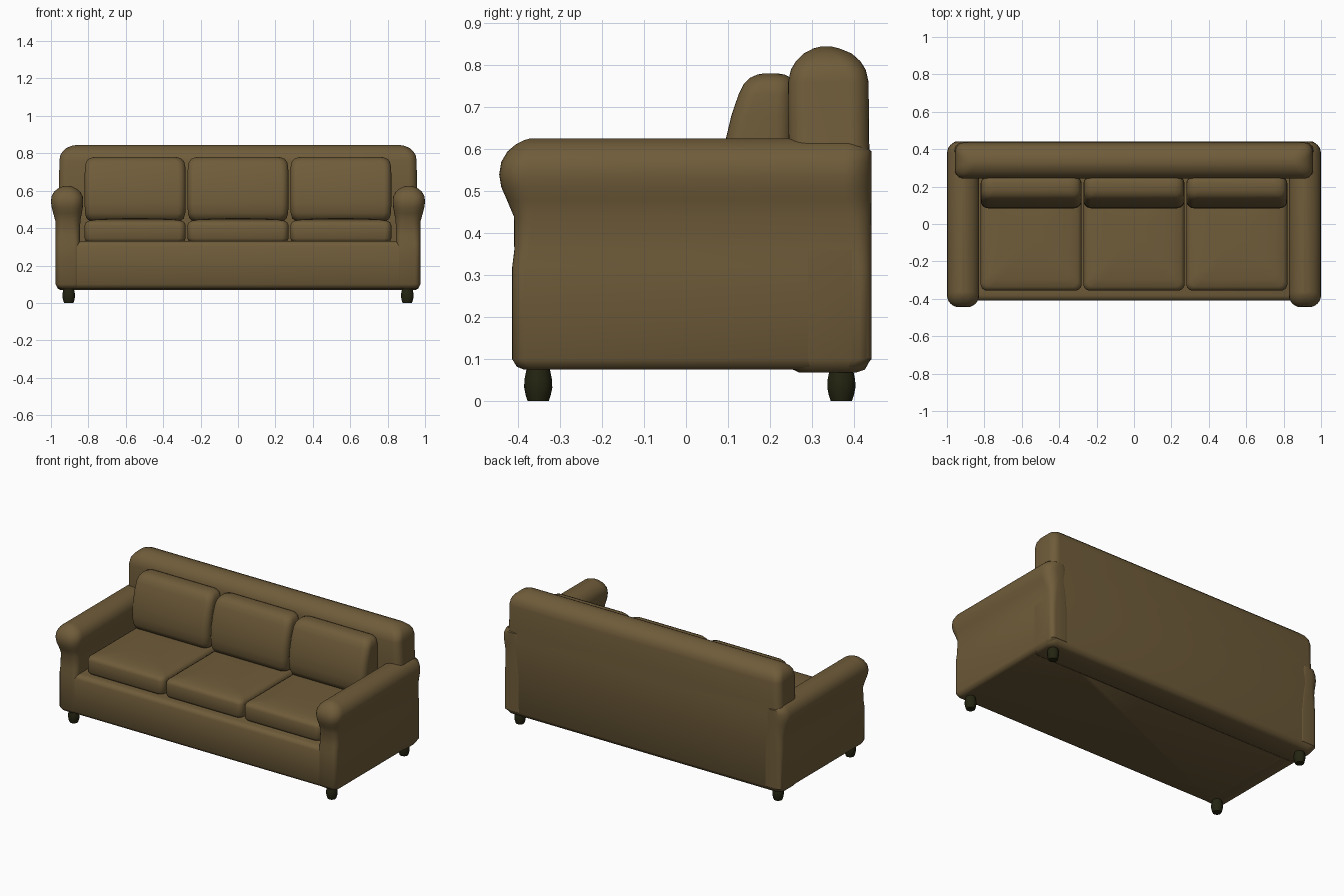
import bpy, bmesh, math


def material(name, rgb):
    m = bpy.data.materials.new(name)
    m.diffuse_color = (*rgb, 1)
    return m


FABRIC = material("olive brown fabric", (0.16, 0.107, 0.042))
WOOD = material("dark wood", (0.018, 0.018, 0.006))


def loft(name, sections, mat, seg=6):
    """Skin a stack of rounded rectangles (z, x0, x1, y0, y1, corner radius)."""
    bm = bmesh.new()
    rings = []
    for z, x0, x1, y0, y1, r in sections:
        x0, x1 = min(x0, x1), max(x0, x1)
        r = min(r, (x1 - x0) * 0.499, (y1 - y0) * 0.499)
        corners = ((x1 - r, y1 - r), (x0 + r, y1 - r), (x0 + r, y0 + r), (x1 - r, y0 + r))
        ring = []
        for k, (cx, cy) in enumerate(corners):
            for i in range(seg + 1):
                a = math.pi / 2 * (k + i / seg)
                ring.append(bm.verts.new((cx + r * math.cos(a), cy + r * math.sin(a), z)))
        rings.append(ring)
    n = len(rings[0])
    for a, b in zip(rings, rings[1:]):
        for i in range(n):
            j = (i + 1) % n
            bm.faces.new((a[i], a[j], b[j], b[i]))
    bm.faces.new(rings[0][::-1])
    bm.faces.new(rings[-1])
    bmesh.ops.recalc_face_normals(bm, faces=bm.faces)
    me = bpy.data.meshes.new(name)
    bm.to_mesh(me)
    bm.free()
    ob = bpy.data.objects.new(name, me)
    bpy.context.collection.objects.link(ob)
    me.materials.append(mat)
    bpy.ops.object.select_all(action='DESELECT')
    ob.select_set(True)
    bpy.context.view_layer.objects.active = ob
    bpy.ops.object.shade_smooth_by_angle(angle=math.radians(45))
    return ob


# seat base with front rail
loft("base", [(z, -h, h, y0, 0.42, 0.03) for z, h, y0 in (
    (0.075, 0.945, -0.385), (0.082, 0.96, -0.4), (0.10, 0.968, -0.41),
    (0.305, 0.968, -0.41), (0.322, 0.962, -0.402), (0.33, 0.945, -0.385))], FABRIC)

# backrest with rolled top
loft("backrest", [(z, -h, h, y0, y1, 0.045) for z, h, y0, y1 in (
    (0.068, 0.945, 0.27, 0.405), (0.075, 0.963, 0.255, 0.426), (0.10, 0.975, 0.245, 0.44),
    (0.50, 0.975, 0.245, 0.441), (0.56, 0.97, 0.245, 0.44), (0.62, 0.957, 0.244, 0.436),
    (0.76, 0.955, 0.243, 0.435), (0.79, 0.95, 0.25, 0.428), (0.81, 0.938, 0.262, 0.415),
    (0.828, 0.918, 0.28, 0.395), (0.84, 0.89, 0.303, 0.366), (0.845, 0.86, 0.322, 0.346))],
    FABRIC)

# rolled arms: z, outer x, inner x, front y, corner radius
ARM = ((0.075, 0.95, 0.86, -0.385, 0.03), (0.082, 0.966, 0.85, -0.403, 0.03),
       (0.10, 0.975, 0.845, -0.414, 0.03), (0.32, 0.975, 0.845, -0.414, 0.03),
       (0.36, 0.975, 0.845, -0.409, 0.035), (0.44, 0.977, 0.843, -0.41, 0.045),
       (0.48, 0.988, 0.835, -0.427, 0.06), (0.51, 0.996, 0.83, -0.44, 0.065),
       (0.54, 1.0, 0.828, -0.445, 0.065), (0.57, 0.997, 0.83, -0.44, 0.065),
       (0.595, 0.983, 0.844, -0.425, 0.06), (0.612, 0.963, 0.865, -0.405, 0.045),
       (0.622, 0.94, 0.888, -0.385, 0.025), (0.626, 0.922, 0.906, -0.37, 0.01))
for side, s in (("right", 1), ("left", -1)):
    loft(side + "_arm", [(z, s * xo, s * xi, y0, 0.442 if 0.09 < z < 0.6 else 0.42, r)
                         for z, xo, xi, y0, r in ARM], FABRIC)

# three seat cushions and three back cushions
for side, cx in (("left", -0.55), ("middle", 0), ("right", 0.55)):
    loft(side + "_seat_cushion",
         [(z, cx - 0.27 + d, cx + 0.27 - d, -0.356 + d, 0.22 - d, 0.035) for z, d in (
             (0.322, 0.02), (0.332, 0.006), (0.345, 0), (0.415, 0), (0.43, 0.006),
             (0.439, 0.02), (0.446, 0.06), (0.451, 0.12), (0.453, 0.2))], FABRIC)
    loft(side + "_back_cushion",
         [(z, cx - h, cx + h, y0, y1, 0.04) for z, h, y0, y1 in (
             (0.44, 0.245, 0.12, 0.24), (0.452, 0.26, 0.1, 0.25), (0.48, 0.268, 0.088, 0.255),
             (0.53, 0.27, 0.084, 0.255), (0.60, 0.27, 0.089, 0.255), (0.68, 0.27, 0.108, 0.255),
             (0.73, 0.268, 0.125, 0.255), (0.755, 0.262, 0.137, 0.255),
             (0.77, 0.25, 0.152, 0.25), (0.778, 0.23, 0.17, 0.235), (0.781, 0.21, 0.187, 0.215))],
         FABRIC)

# turned feet
for side, x in (("left", -0.905), ("right", 0.905)):
    for end, y in (("front", -0.352), ("back", 0.37)):
        loft(f"{end}_{side}_leg",
             [(z, x - r, x + r, y - r, y + r, r) for z, r in (
                 (0, 0.025), (0.015, 0.03), (0.032, 0.0335), (0.05, 0.033),
                 (0.07, 0.029), (0.09, 0.026))], WOOD, 4)
